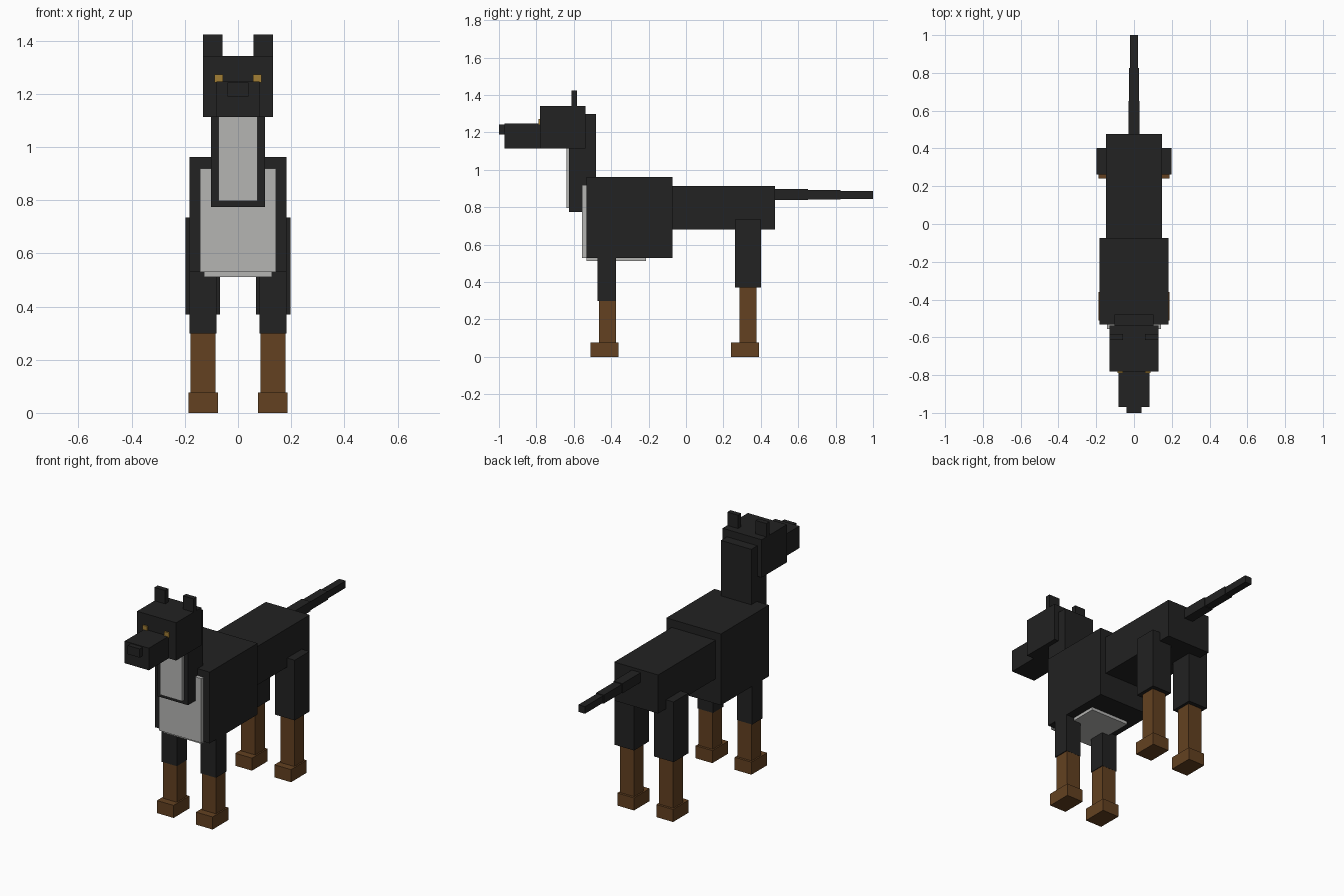
import bpy
import bmesh
from mathutils import Matrix, Vector

default = bpy.data.objects.get("Cube")
if default:
    bpy.data.objects.remove(default, do_unlink=True)


def make_material(name, rgb):
    mat = bpy.data.materials.new(name)
    mat.use_nodes = True
    color = (*rgb, 1.0)
    mat.diffuse_color = color
    mat.node_tree.nodes["Principled BSDF"].inputs["Base Color"].default_value = color
    return mat


BLACK = make_material("black coat", (0.016, 0.016, 0.016))
GREY = make_material("pale grey chest fur", (0.46, 0.46, 0.45))
BROWN = make_material("brown leg fur", (0.125, 0.053, 0.015))
GOLD = make_material("golden eye", (0.36, 0.21, 0.035))


def box(name, mat, x, y, z):
    """Flat-sided block spanning the given (min, max) ranges."""
    low, high = (Vector(corner) for corner in zip(x, y, z))
    bm = bmesh.new()
    bmesh.ops.create_cube(bm, size=1, matrix=Matrix.Diagonal((*(high - low), 1)))
    mesh = bpy.data.meshes.new(name)
    bm.to_mesh(mesh)
    bm.free()
    mesh.materials.append(mat)
    obj = bpy.data.objects.new(name, mesh)
    obj.location = (low + high) / 2
    bpy.context.collection.objects.link(obj)
    return obj


def centred(name, mat, half, y, z):
    return box(name, mat, (-half, half), y, z)


def pair(name, mat, x, y, z):
    box("left_" + name, mat, x, y, z)
    box("right_" + name, mat, (-x[1], -x[0]), y, z)


# Body and pale fur
centred("chest", BLACK, 0.183, (-0.533, -0.073), (0.53, 0.962))
centred("hindquarters", BLACK, 0.147, (-0.073, 0.477), (0.68, 0.914))
centred("chest_fur", GREY, 0.142, (-0.555, -0.533), (0.53, 0.92))
centred("belly_fur", GREY, 0.128, (-0.533, -0.213), (0.512, 0.53))

# Neck and head
centred("neck", BLACK, 0.102, (-0.625, -0.48), (0.775, 1.298))
centred("throat_fur", GREY, 0.074, (-0.64, -0.625), (0.797, 1.113))
centred("head", BLACK, 0.131, (-0.78, -0.538), (1.113, 1.342))
centred("snout", BLACK, 0.081, (-0.97, -0.78), (1.113, 1.247))
centred("nose", BLACK, 0.04, (-1.0, -0.97), (1.19, 1.243))
pair("ear", BLACK, (0.059, 0.131), (-0.613, -0.583), (1.342, 1.423))
pair("eye", GOLD, (0.057, 0.088), (-0.789, -0.78), (1.243, 1.272))

# Tapering tail
for i, (start, end, half, bottom, top) in enumerate([
        (0.477, 0.652, 0.03, 0.838, 0.897),
        (0.652, 0.825, 0.026, 0.841, 0.892),
        (0.825, 1.0, 0.022, 0.845, 0.888)]):
    centred(f"tail_segment_{i + 1}", BLACK, half, (start, end), (bottom, top))

# Upper legs
pair("front_upper_leg", BLACK, (0.08, 0.183), (-0.472, -0.373), (0.298, 0.535))
pair("rear_upper_leg", BLACK, (0.067, 0.198), (0.261, 0.402), (0.37, 0.735))

# Lower legs and paws
for end, mid, top in [("front", -0.42, 0.3), ("rear", 0.331, 0.372)]:
    pair(end + "_lower_leg", BROWN, (0.084, 0.178), (mid - 0.046, mid + 0.046), (0.076, top))
    pair(end + "_paw", BROWN, (0.075, 0.187), (mid - 0.09, mid + 0.06), (0, 0.076))
